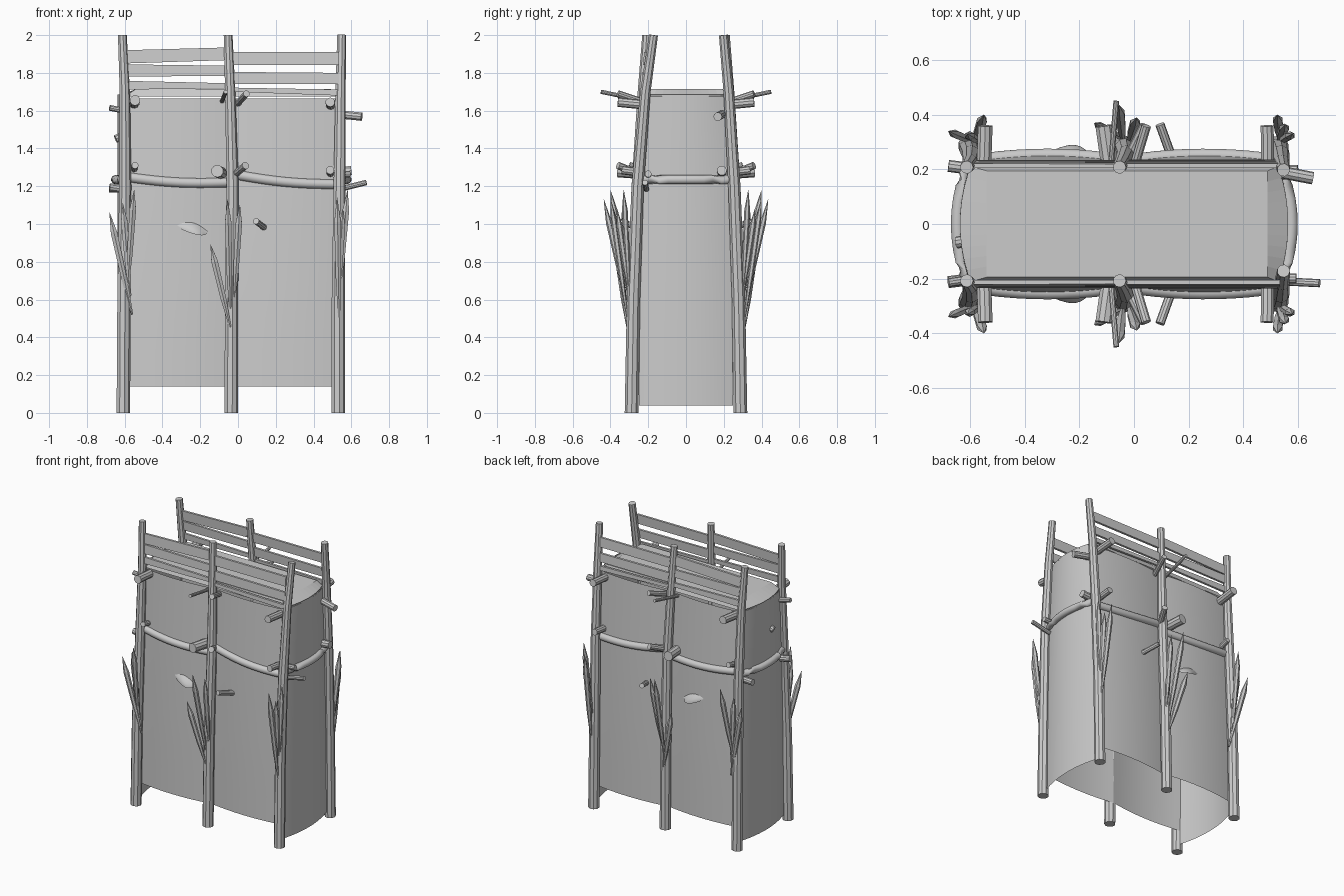
import bpy, bmesh
from math import cos, sin, pi
from mathutils import Vector

if "Cube" in bpy.data.objects:
    bpy.data.objects.remove(bpy.data.objects["Cube"])


def finish(name, bm, smooth=False):
    bmesh.ops.recalc_face_normals(bm, faces=bm.faces)
    me = bpy.data.meshes.new(name)
    bm.to_mesh(me)
    bm.free()
    for p in me.polygons:
        p.use_smooth = smooth and len(p.vertices) == 4
    ob = bpy.data.objects.new(name, me)
    bpy.context.collection.objects.link(ob)
    return ob


def tube(name, pts, radii, sides=8, smooth=False, flat=1.0):
    """Loft a round section along a path, with a radius per point."""
    bm = bmesh.new()
    pts = [Vector(p) for p in pts]
    rings = []
    for i, p in enumerate(pts):
        t = (pts[min(i + 1, len(pts) - 1)] - pts[max(i - 1, 0)]).normalized()
        u = t.cross(Vector((0, 1, 0)))
        if u.length < 0.3:
            u = t.cross(Vector((0, 0, 1)))
        u.normalize()
        v = t.cross(u)
        rings.append([bm.verts.new(p + radii[i] * (u * cos(a) + v * sin(a) * flat))
                      for a in [2 * pi * (k + .5) / sides for k in range(sides)]])
    for a, b in zip(rings, rings[1:]):
        for k in range(sides):
            bm.faces.new((a[k], a[(k + 1) % sides], b[(k + 1) % sides], b[k]))
    bm.faces.new(rings[0])
    bm.faces.new(rings[-1])
    return finish(name, bm, smooth)


def sheet(name, fn, nu, nv):
    """Curved surface from fn(u, v)."""
    bm = bmesh.new()
    g = [[bm.verts.new(fn(i / nu, j / nv)) for i in range(nu + 1)] for j in range(nv + 1)]
    for j in range(nv):
        for i in range(nu):
            bm.faces.new((g[j][i], g[j][i + 1], g[j + 1][i + 1], g[j + 1][i]))
    return finish(name, bm, True)


def interp(z, table):
    for (z0, a), (z1, b) in zip(table, table[1:]):
        if z <= z1:
            return a + (b - a) * (z - z0) / (z1 - z0)
    return table[-1][1]


LEAN = [(0, .288), (.6, .278), (1.2, .256), (1.7, .228), (2, .208)]
CLOTH = [(0, .25), (.6, .243), (1.2, .23), (1.75, .2)]
POST_X = {"left": (-.608, -.605, -.598, -.600, -.613),
          "middle": (-.037, -.035, -.03, -.042, -.053),
          "right": (.53, .53, .537, .542, .548)}
BAYS = {"left": (-.60, -.04), "right": (-.035, .535)}

# Things sharing one layout on the front (s = -1) and back (s = 1)
PEGS = [((-.55, .21, 1.64), (-.545, .36, 1.655), .028),
        ((.49, .21, 1.63), (.488, .36, 1.645), .025),
        ((-.09, .22, 1.27), (-.11, .36, 1.28), .033),
        ((-.02, .24, 1.26), (.04, .36, 1.31), .02),
        ((-.55, .22, 1.29), (-.545, .30, 1.31), .018),
        ((.49, .22, 1.27), (.488, .34, 1.285), .022),
        ((0, .21, 1.64), (.045, .36, 1.69), .018),
        ((-.085, .21, 1.65), (-.065, .45, 1.70), .011),
        ((.14, .24, .98), (.095, .365, 1.015), .017)]
SPIKES = [((-.56, .29, .52), (-.68, .34, 1.06)), ((-.57, .30, .62), (-.61, .33, 1.11)),
          ((-.585, .30, .66), (-.55, .40, 1.18)),
          ((-.04, .31, .45), (-.145, .37, .89)), ((-.04, .30, .52), (-.055, .435, 1.13)),
          ((-.02, .30, .60), (.01, .39, 1.10)),
          ((.535, .31, .50), (.525, .40, 1.14)), ((.535, .30, .63), (.58, .33, 1.18)),
          ((.53, .30, .62), (.555, .365, 1.08))]
# bay, left low/high z, right low/high z
PLANKS = [("left", 1.85, 1.92, 1.868, 1.935), ("left", 1.78, 1.845, 1.785, 1.838),
          ("left", 1.712, 1.758, 1.718, 1.745), ("right", 1.842, 1.91, 1.842, 1.91),
          ("right", 1.74, 1.805, 1.74, 1.80), ("right", 1.70, 1.722, 1.68, 1.712)]

for s, face in ((-1, "front"), (1, "back")):
    # Leaning posts
    for side, xs in POST_X.items():
        ys = [y for _, y in LEAN]
        if side == "right":
            ys[3:] = [.215, .172] if s < 0 else [.226, .198]
        tube(f"{face}_{side}_post", [(x, s * y, z) for x, y, (z, _) in zip(xs, ys, LEAN)],
             (.037, .036, .033, .028, .024), 9)
    # Cloth bays with a crossing rail
    for side, (x0, x1) in BAYS.items():
        za, zb = (1.25, 1.22) if side == "left" else (1.265, 1.21)

        def cloth(u, z, bulge):
            return (x0 + (x1 - x0) * u, s * (interp(z, CLOTH) + bulge * 4 * u * (1 - u)), z)
        sheet(f"{face}_{side}_lower_cloth",
              lambda u, v: cloth(u, .14 + (za + (zb - za) * u - .14) * v, .025), 12, 6)
        sheet(f"{face}_{side}_upper_cloth",
              lambda u, v: cloth(u, (za + (zb - za) * u) * (1 - v) + 1.665 * v, .022), 12, 4)
        tube(f"{face}_{side}_rail",
             [cloth(u / 10, za + (zb - za) * u / 10 - .015 * sin(pi * u / 10), .022)
              for u in range(11)], [.026] * 11, 12, True)
    # Top planks
    for n, (side, a, b, c, d) in enumerate(PLANKS):
        bm = bmesh.new()
        x0, x1 = BAYS[side]
        for x, lo, hi in ((x0, a, b), (x1, c, d)):
            for z in (lo, hi):
                y = interp(z, LEAN)
                for t in (-.008, .008):
                    bm.verts.new((x, s * (y + t), z))
        bmesh.ops.convex_hull(bm, input=bm.verts)
        finish(f"{face}_plank_{n}", bm)
    # Pegs and pointed stakes
    for n, (a, b, r) in enumerate(PEGS):
        tube(f"{face}_peg_{n}", [(p[0], s * p[1], p[2]) for p in (a, b)], (r, r), 10)
    for n, (a, b) in enumerate(SPIKES):
        a, b = (Vector((p[0], s * p[1], p[2])) for p in (a, b))
        tube(f"{face}_stake_{n}", [a.lerp(b, t) for t in (0, .35, .8, 1)],
             (.006, .017, .02, .001), 6, flat=.8)
    # Small hooded flap on the left bay
    sheet(f"{face}_flap", lambda u, v: (-.33 + .17 * u + .02 * v * sin(pi * u),
          s * (.255 + .035 * sin(pi * u) * sin(pi * v * .5)),
          1.0 - .04 * u + .03 * sin(pi * u) - .065 * v * sin(pi * u) ** .7), 12, 5)

# Bulging side cloths and side rails
for side, x0, b in (("left", -.60, -.038), ("right", .527, .038)):
    def wall(u, z, extra=0):
        k = 2 * u - 1
        return (x0 + (b + extra) * (1 - k * k), k * interp(z, CLOTH), z)
    sheet(f"{side}_side_lower_cloth", lambda u, v: wall(u, .04 + 1.19 * v), 12, 6)
    sheet(f"{side}_side_upper_cloth", lambda u, v: wall(u, 1.23 + .455 * v), 12, 4)
    tube(f"{side}_side_rail", [wall(u / 10, 1.235, -.01 if b < 0 else .012)
                               for u in range(11)], [.024] * 11, 12, True)

# Roof sheet with sloping borders
bm = bmesh.new()
outer, inner = [], []
for x, b, d in ((.53, .035, 1), (-.60, -.038, -1)):
    for i in range(11):
        k = d * (2 * i / 10 - 1)
        outer.append(bm.verts.new((x + b * (1 - k * k), k * .212, 1.675)))
        inner.append(bm.verts.new(((.49 if d > 0 else -.54), k * .195, 1.715)))
for i in range(len(outer)):
    j = (i + 1) % len(outer)
    bm.faces.new((outer[i], outer[j], inner[j], inner[i]))
bm.faces.new(inner)
finish("roof", bm)

# Pegs on the two ends
for n, (a, b, r) in enumerate([
        ((.54, .19, 1.58), (.655, .168, 1.568), .023), ((.54, -.21, 1.185), (.68, -.217, 1.22), .015),
        ((.52, .19, 1.275), (.60, .19, 1.283), .026), ((.52, -.2, 1.26), (.595, -.2, 1.265), .018),
        ((-.58, -.2, 1.595), (-.68, -.215, 1.615), .016), ((-.58, .2, 1.185), (-.68, .213, 1.188), .022),
        ((-.58, -.2, 1.18), (-.68, -.213, 1.195), .022), ((-.60, -.06, 1.47), (-.648, -.068, 1.45), .022)]):
    tube(f"end_peg_{n}", (a, b), (r, r), 10)
